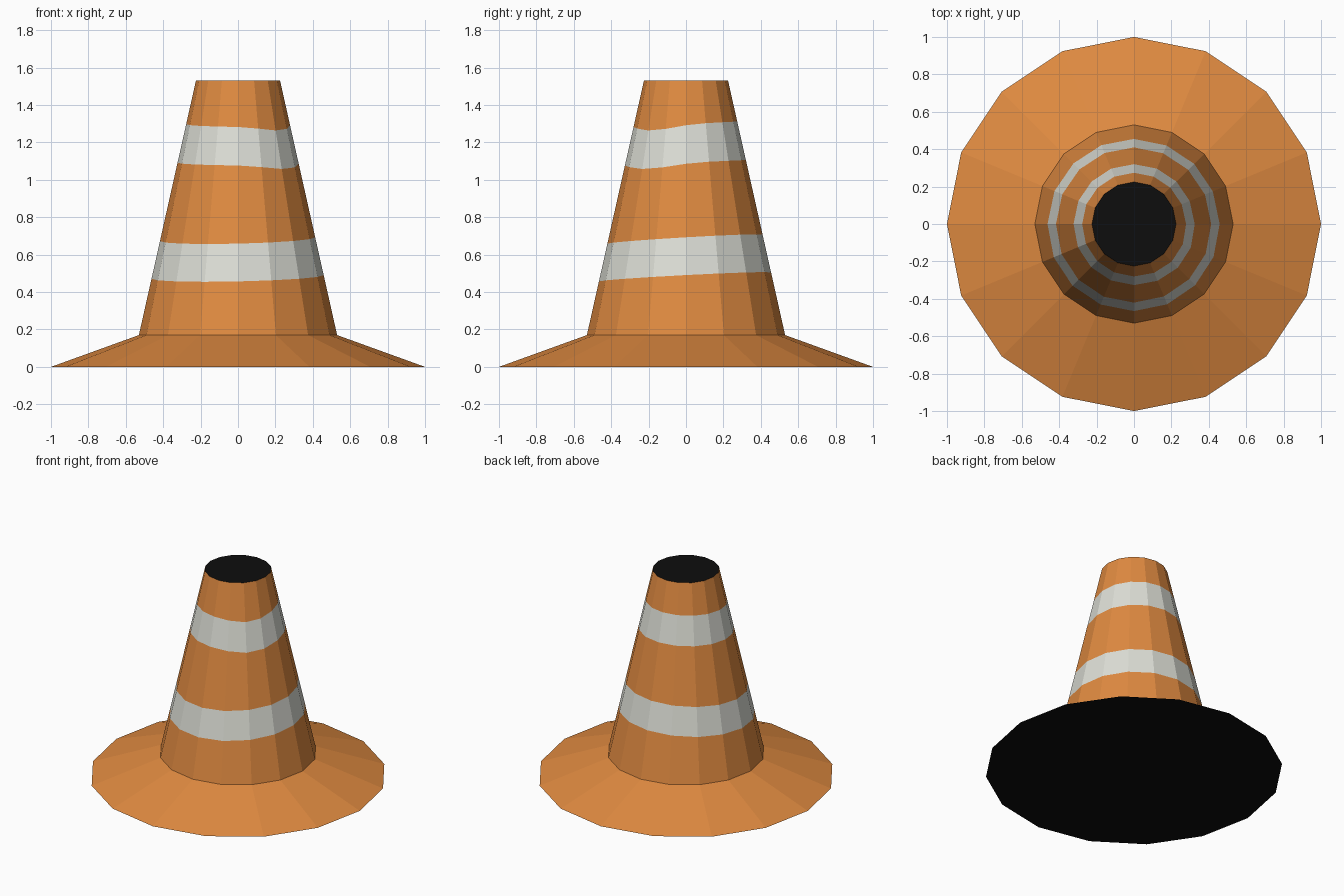
import bpy, bmesh, math

if "Cube" in bpy.data.objects:
    bpy.data.objects.remove(bpy.data.objects["Cube"])

SIDES = 16


def material(name, rgb):
    m = bpy.data.materials.new(name)
    m.diffuse_color = (*rgb, 1)
    m.use_nodes = True
    m.node_tree.nodes["Principled BSDF"].inputs["Base Color"].default_value = m.diffuse_color
    return m


ORANGE = material("orange", (0.74, 0.255, 0.052))
WHITE = material("off_white", (0.72, 0.73, 0.67))
BLACK = material("black", (0.004, 0.004, 0.004))
MATS = [ORANGE, WHITE, BLACK]


def lathe(name, rings, bands, cap_bottom=False, cap_top=False):
    """rings: functions of angle giving (radius, z); bands: material per band."""
    bm = bmesh.new()
    loops = []
    for ring in rings:
        loop = []
        for i in range(SIDES):
            a = 2 * math.pi * i / SIDES
            r, z = ring(a)
            loop.append(bm.verts.new((r * math.cos(a), r * math.sin(a), z)))
        loops.append(loop)
    for lo, hi, mat in zip(loops, loops[1:], bands):
        for i in range(SIDES):
            j = (i + 1) % SIDES
            bm.faces.new((lo[i], lo[j], hi[j], hi[i])).material_index = mat
    if cap_bottom:
        bm.faces.new(loops[0][::-1]).material_index = 2
    if cap_top:
        bm.faces.new(loops[-1]).material_index = 2
    me = bpy.data.meshes.new(name)
    bm.to_mesh(me)
    bm.free()
    for m in MATS:
        me.materials.append(m)
    ob = bpy.data.objects.new(name, me)
    bpy.context.collection.objects.link(ob)
    return ob


R0, Z0, R1, Z1 = 0.53, 0.17, 0.225, 1.53


def on_cone(height):
    """Ring on the cone wall whose height may vary with angle."""
    def ring(a):
        z = height(a)
        return R0 + (R1 - R0) * (z - Z0) / (Z1 - Z0), z
    return ring


# Slightly uneven stripe edges
def low_edge(a):
    return 0.481 + 0.024 * math.sin(a) + 0.01 * math.cos(a)


def high_edge(a):
    dip = max(0, math.cos(a + math.radians(38))) ** 6
    return 1.092 + 0.014 * math.sin(a) - 0.025 * dip


# Sloping round foot with a black underside
lathe("base", [lambda a: (1.0, 0.0), lambda a: (R0, Z0)], [0], cap_bottom=True)

# Striped cone with a black top opening
lathe("cone_body", [
    on_cone(lambda a: Z0),
    on_cone(low_edge),
    on_cone(lambda a: low_edge(a) + 0.202),
    on_cone(high_edge),
    on_cone(lambda a: high_edge(a) + 0.206),
    on_cone(lambda a: Z1),
], [0, 1, 0, 1, 0], cap_top=True)
